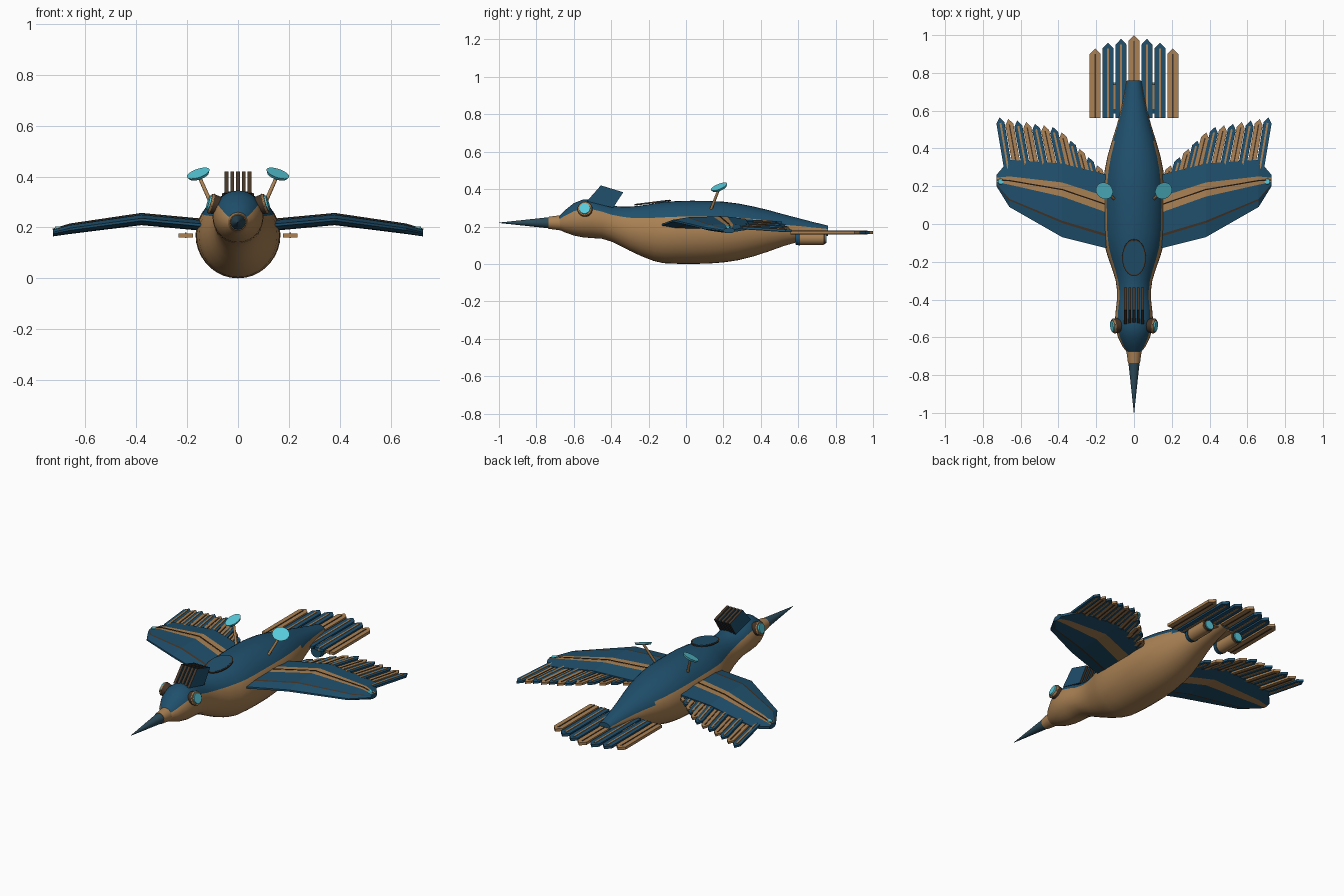
import bpy, bmesh, math
from mathutils import Vector, Matrix

if "Cube" in bpy.data.objects:
    bpy.data.objects.remove(bpy.data.objects["Cube"])


def material(name, rgb):
    m = bpy.data.materials.new(name)
    m.diffuse_color = (*rgb, 1)
    m.use_nodes = True
    m.node_tree.nodes["Principled BSDF"].inputs["Base Color"].default_value = m.diffuse_color
    return m


BLUE = material("deep_blue", (0.014, 0.080, 0.152))
TAN = material("tan_bronze", (0.40, 0.22, 0.088))
CYAN = material("cyan_glow", (0.10, 0.60, 0.72))
DARK = material("dark_brown", (0.06, 0.035, 0.02))
STEEL = material("beak_steel", (0.025, 0.07, 0.10))


def finish(name, bm, mats, smooth=True):
    bmesh.ops.recalc_face_normals(bm, faces=bm.faces)
    me = bpy.data.meshes.new(name)
    bm.to_mesh(me)
    bm.free()
    for m in mats:
        me.materials.append(m)
    if smooth:
        me.polygons.foreach_set("use_smooth", [True] * len(me.polygons))
        me.set_sharp_from_angle(angle=math.radians(35))
    ob = bpy.data.objects.new(name, me)
    bpy.context.collection.objects.link(ob)
    return ob


def rod(name, a, b, r1, r2, mat, seg=24):
    """Cylinder or cone between two points."""
    a, b = Vector(a), Vector(b)
    d = b - a
    mx = Matrix.Translation((a + b) / 2) @ d.to_track_quat('Z', 'Y').to_matrix().to_4x4()
    bm = bmesh.new()
    bmesh.ops.create_cone(bm, cap_ends=True, segments=seg, radius1=r1, radius2=r2,
                          depth=d.length, matrix=mx)
    return finish(name, bm, [mat])


def plate(name, pts, t, mx, mats, edge_index=0):
    """Flat outline extruded by t along local z; rim faces take edge_index."""
    bm = bmesh.new()
    lo = [bm.verts.new((x, y, -t / 2)) for x, y in pts]
    hi = [bm.verts.new((x, y, t / 2)) for x, y in pts]
    bm.faces.new(lo)
    bm.faces.new(hi)
    n = len(pts)
    for i in range(n):
        j = (i + 1) % n
        bm.faces.new((lo[i], lo[j], hi[j], hi[i])).material_index = edge_index
    bm.transform(mx)
    return finish(name, bm, mats, False)


def feather(name, base, tip, w, t, mat):
    """Pointed vane with a thin raised shaft."""
    base, tip = Vector(base), Vector(tip)
    d = tip - base
    L = d.length
    y = d.normalized()
    x = y.cross(Vector((0, 0, 1))).normalized()
    z = x.cross(y)
    mx = Matrix((x, y, z)).transposed().to_4x4()
    mx.translation = base
    h = w / 2
    plate(name, [(-h, 0), (h, 0), (h, L - 0.03), (0, L), (-h, L - 0.03)], t, mx, [mat])
    s = .005 if mat is BLUE else .0035
    plate(name + "_shaft", [(-s, 0), (s, 0), (s, L - .03), (-s, L - .03)],
          t + 0.005, mx, [TAN if mat is BLUE else DARK])


# Body: lofted rings (y, bottom, top, half width), blue back over tan belly
rings = [(-.68, .185, .255, .036), (-.65, .17, .285, .06), (-.60, .152, .325, .085),
         (-.55, .142, .345, .098), (-.50, .138, .343, .1), (-.45, .135, .328, .096),
         (-.40, .12, .312, .09), (-.35, .096, .306, .09), (-.30, .07, .306, .097),
         (-.24, .042, .312, .115), (-.17, .015, .324, .14), (-.12, .004, .331, .154),
         (-.05, .001, .336, .163), (.03, 0, .338, .166), (.12, .002, .337, .167),
         (.20, .008, .333, .165), (.28, .02, .323, .156), (.36, .04, .307, .140),
         (.44, .066, .288, .117), (.52, .095, .266, .092), (.60, .118, .245, .070),
         (.68, .136, .224, .052), (.76, .15, .205, .038)]
N = 36
bm = bmesh.new()
loops = []
for y, lo, hi, w in rings:
    c, h = (lo + hi) / 2, (hi - lo) / 2
    loops.append([bm.verts.new((w * math.cos(2 * math.pi * i / N), y,
                                c + h * math.sin(2 * math.pi * i / N))) for i in range(N)])
for k, (a, b) in enumerate(zip(loops, loops[1:])):
    edge = 20 if rings[k][0] > .4 else 30
    for i in range(N):
        j = (i + 1) % N
        f = bm.faces.new((a[i], a[j], b[j], b[i]))
        f.material_index = 0 if edge < (i + .5) * 360 / N < 180 - edge else 1
bm.faces.new(loops[0]).material_index = 1
bm.faces.new(loops[-1])
finish("body", bm, [BLUE, TAN])

# Beak and collar
rod("beak_collar", (0, -.66, .22), (0, -.735, .22), .042, .032, TAN)
rod("beak", (0, -.73, .22), (0, -1, .22), .030, .001, STEEL)

# Crest: five thin fins standing on the head
crest = [(-.53, .335), (-.455, .42), (-.335, .383), (-.39, .30)]
to_yz = Matrix(((0, 0, 1, 0), (1, 0, 0, 0), (0, 1, 0, 0), (0, 0, 0, 1)))
for i in range(5):
    plate(f"crest_fin_{i}", crest, .015, Matrix.Translation(((i - 2) * .0225, 0, 0)) @ to_yz,
          [BLUE, DARK], 1)

# Back hatch: oval lid with dark rim
oval = [(math.cos(i * math.pi / 16), math.sin(i * math.pi / 16)) for i in range(32)]
tilt = Matrix.Translation((0, -.178, .328)) @ Matrix.Rotation(math.radians(7), 4, 'X')
plate("hatch_rim", [(x * .063, y * .098) for x, y in oval], .006, tilt, [DARK])
plate("hatch_lid", [(x * .056, y * .091) for x, y in oval], .009, tilt, [BLUE])

# Wings: stations (x, mid z, thickness scale, chord cuts from leading to trailing edge)
stations = [(.10, .205, 1, (-.14, -.08, -.066, .045, .13, .25)),
            (.38, .231, 1, (-.07, .005, .017, .145, .22, .32)),
            (.66, .193, .85, (.09, .125, .133, .208, .252, .34)),
            (.728, .178, .6, (.20, .208, .212, .222, .245, .26))]
thick = (.005, .017, .019, .022, .022, .010)


def wing_z(x):
    for (x0, z0, *_), (x1, z1, *_) in zip(stations, stations[1:]):
        if x <= x1:
            return z0 + (z1 - z0) * (x - x0) / (x1 - x0)
    return stations[-1][1]


for s, side in ((1, "left"), (-1, "right")):
    bm = bmesh.new()
    top, bot = [[[bm.verts.new((s * x, y, z + u * k * t)) for y, t in zip(ys, thick)]
                 for x, z, k, ys in stations] for u in (1, -1)]
    for i in range(3):
        for j in range(5):
            for g in (top, bot):
                f = bm.faces.new((g[i][j], g[i + 1][j], g[i + 1][j + 1], g[i][j + 1]))
                f.material_index = {1: 2, 3: 1}.get(j, 0)
        for j in (0, 5):
            bm.faces.new((top[i][j], top[i + 1][j], bot[i + 1][j], bot[i][j]))
    for i in (0, 3):
        for j in range(5):
            bm.faces.new((top[i][j], top[i][j + 1], bot[i][j + 1], bot[i][j]))
    finish("wing_" + side, bm, [BLUE, TAN, DARK], False)

    # Dark piping along the middle of the wide stripe
    for (x0, z0, k0, a), (x1, z1, k1, b) in zip(stations, stations[1:]):
        rod("stripe_piping", (s * x0, (a[3] + a[4]) / 2, z0 + .022 * k0),
            (s * x1, (b[3] + b[4]) / 2, z1 + .022 * k1), .004, .004, DARK, 6)

    # Wing feathers fanned along the trailing edge
    for i in range(12):
        x = .195 + i * .047
        y = .51 + (x - .41) * .18 if x > .41 else .31 + (x - .195) * .93
        xb = x - .075 + .03 * i / 11
        feather(f"wing_feather_{side}_{i}", (s * xb, y - .27, wing_z(xb) + .003 * (i % 2)),
                (s * x, y, wing_z(x) - .008 + .003 * (i % 2)), .043, .013,
                BLUE if i % 2 else TAN)

    # Wing tip lamp
    rod("tip_lamp", (s * .705, .225, .18), (s * .705, .225, .203), .02, .014, CYAN, 16)

    # Eye: socket, thin ring and large lens, tipped slightly upward
    c, n = Vector((s * .103, -.54, .293)), Vector((s * .95, -.12, .28)).normalized()
    rod("eye_socket", c - n * .03, c + n * .004, .036, .040, DARK)
    rod("eye_ring", c + n * .001, c + n * .009, .041, .037, TAN)
    rod("eye_lens", c, c + n * .016, .031, .029, CYAN)

    # Dish antenna: mast and tilted disc
    rod("dish_mast", (s * .095, .125, .27), (s * .155, .178, .405), .008, .007, TAN, 12)
    c, n = Vector((s * .155, .178, .408)), Vector((s * .3, -.36, .88)) * .006
    rod("dish", c - n, c + n, .040, .047, CYAN)

    # Thruster under the tail
    rod("thruster", (s * .1, .60, .137), (s * .1, .735, .137), .036, .036, TAN)
    rod("thruster_band", (s * .1, .585, .137), (s * .1, .61, .137), .034, .039, BLUE)
    rod("thruster_rim", (s * .1, .73, .137), (s * .1, .745, .137), .034, .031, DARK)
    rod("thruster_glow", (s * .1, .74, .137), (s * .1, .75, .137), .027, .025, CYAN)

# Tail feathers and the bar holding them
for i in range(-3, 4):
    k = abs(i)
    feather(f"tail_feather_{i + 3}", (i * .0685, .56, .169),
            (i * .0685, (1, .98, .96, .93)[k], .169), .058, .016, TAN if k in (0, 3) else BLUE)
plate("tail_bar", [(-.115, .59), (.115, .59), (.115, .74), (-.115, .74)], .012,
      Matrix.Translation((0, 0, .16)), [TAN])
